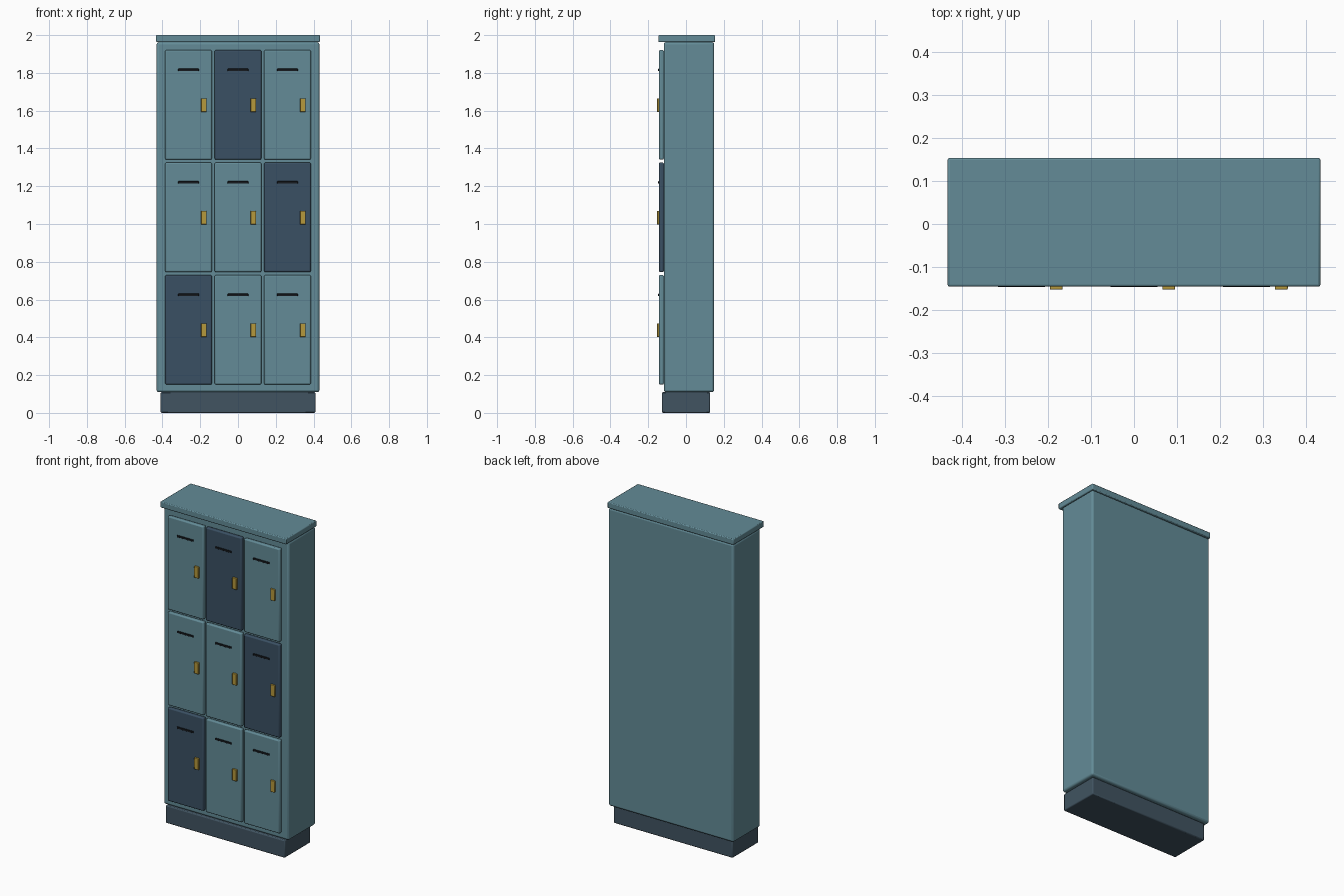
import bpy

if "Cube" in bpy.data.objects:
    bpy.data.objects.remove(bpy.data.objects["Cube"])


def material(name, rgb):
    m = bpy.data.materials.new(name)
    m.diffuse_color = (*rgb, 1)
    m.use_nodes = True
    m.node_tree.nodes["Principled BSDF"].inputs["Base Color"].default_value = m.diffuse_color
    return m


TEAL = material("teal_paint", (0.125, 0.26, 0.31))
NAVY = material("navy_paint", (0.042, 0.08, 0.125))
SLATE = material("slate_base", (0.052, 0.088, 0.12))
BRASS = material("brass", (0.47, 0.32, 0.045))
BLACK = material("vent_black", (0.008, 0.01, 0.013))


def box(name, x, y, z, mat, bevel, segments=2):
    """Bevelled box from (min, max) ranges on each axis."""
    bpy.ops.mesh.primitive_cube_add(size=1, location=[(a + b) / 2 for a, b in (x, y, z)])
    ob = bpy.context.object
    ob.name = name
    ob.scale = [b - a for a, b in (x, y, z)]
    bpy.ops.object.transform_apply(location=False, rotation=False, scale=True)
    ob.data.materials.append(mat)
    bpy.ops.object.shade_smooth_by_angle()
    mod = ob.modifiers.new("soft_edges", 'BEVEL')
    mod.width = bevel
    mod.segments = segments
    return ob


def span(centre, size):
    return centre - size / 2, centre + size / 2


# Cabinet: plinth, carcass and overhanging top
box("base_plinth", (-0.41, 0.41), (-0.127, 0.128), (0, 0.11), SLATE, 0.006)
box("cabinet_body", (-0.431, 0.431), (-0.117, 0.149), (0.11, 1.963), TEAL, 0.012, 3)
box("top_cap", (-0.434, 0.434), (-0.146, 0.154), (1.963, 2.0), TEAL, 0.005)

# Three by three doors, each with a vent slot and a latch
navy_doors = {(0, 0), (1, 2), (2, 1)}
for row in range(3):
    for col in range(3):
        cx = (col - 1) * 0.262
        cz = 0.44 + row * 0.5955
        tag = f"{row + 1}_{col + 1}"
        paint = NAVY if (row, col) in navy_doors else TEAL
        box("door_" + tag, span(cx, 0.247), (-0.143, -0.117), span(cz, 0.58), paint, 0.007)
        box("vent_slot_" + tag, span(cx, 0.11), (-0.147, -0.139), span(cz + 0.185, 0.012), BLACK, 0.001, 1)
        box("latch_" + tag, span(cx + 0.081, 0.03), (-0.153, -0.138), span(cz - 0.002, 0.072), BRASS, 0.003)
